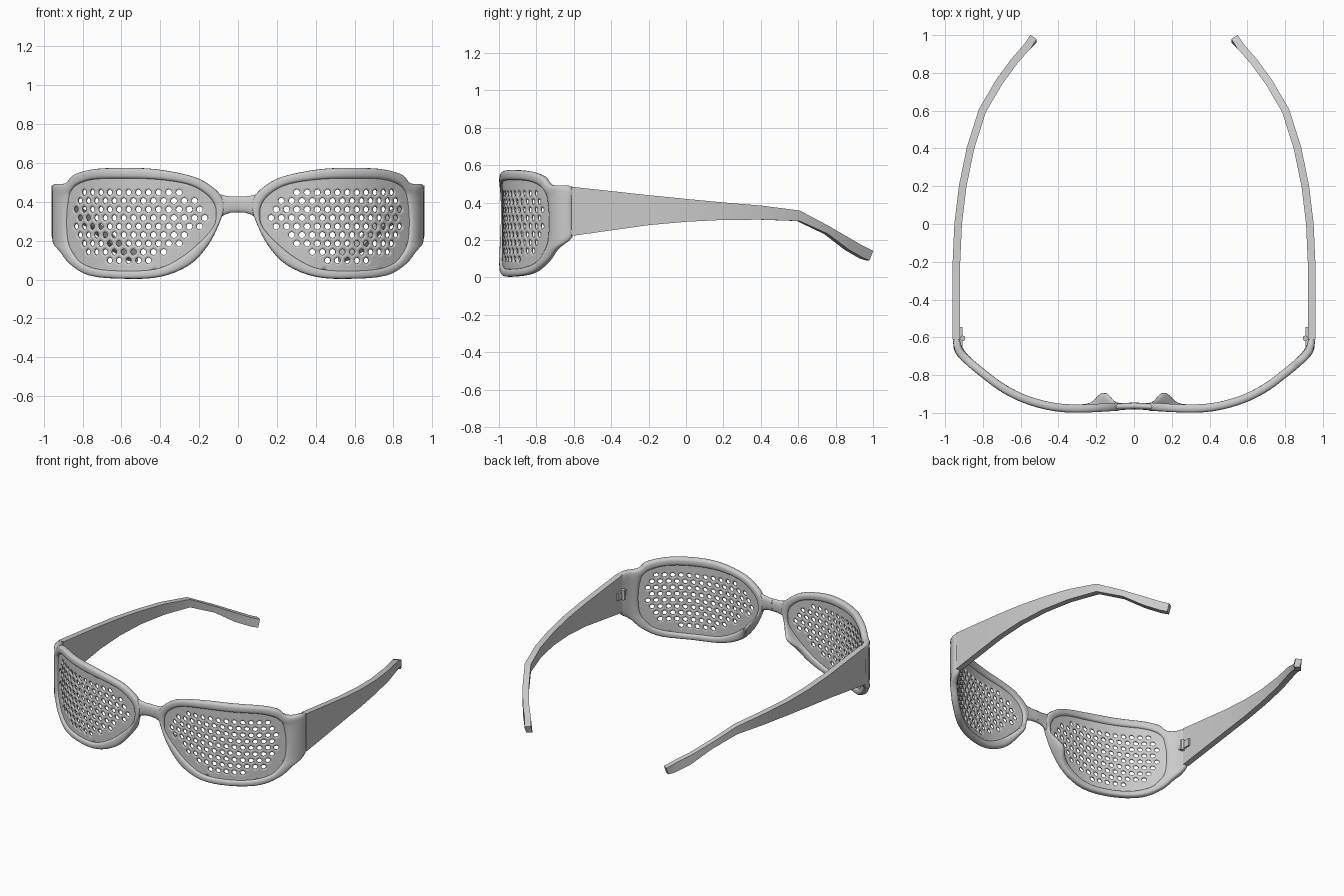
import bpy, bmesh, math
from mathutils import Vector
from mathutils.geometry import intersect_point_line

if "Cube" in bpy.data.objects:
    bpy.data.objects.remove(bpy.data.objects["Cube"])


def catmull(pts, n, closed=False):
    """Smooth curve through points, n steps per span."""
    p = [Vector(q) for q in pts]
    m = len(p)
    get = (lambda i: p[i % m]) if closed else (lambda i: p[min(max(i, 0), m - 1)])
    out = []
    for i in range(m if closed else m - 1):
        a, b, c, d = get(i - 1), get(i), get(i + 1), get(i + 2)
        for k in range(n):
            t = k / n
            out.append(0.5 * (2 * b + (c - a) * t + (2 * a - 5 * b + 4 * c - d) * t * t
                              + (3 * b - a - 3 * c + d) * t ** 3))
    return out if closed else out + [p[-1]]


# Wrap-around path of the front, seen from above (right half)
PATH = catmull([(0, -.963), (.1, -.968), (.2, -.974), (.3, -.977), (.4, -.972), (.5, -.952),
                (.6, -.918), (.7, -.865), (.8, -.79), (.87, -.732), (.925, -.675), (.942, -.607)], 6)
CUM = [0.0]
for a, b in zip(PATH, PATH[1:]):
    CUM.append(CUM[-1] + (b - a).length)
TAN = [(PATH[min(i + 1, len(PATH) - 1)] - PATH[max(i - 1, 0)]).normalized() for i in range(len(PATH))]


def s_of_x(x):
    for i in range(len(PATH) - 1):
        if x <= PATH[i + 1].x:
            return CUM[i] + (CUM[i + 1] - CUM[i]) * (x - PATH[i].x) / (PATH[i + 1].x - PATH[i].x)
    return CUM[-1]


def wrap(s, z, d=0.0):
    """Arc length s, height z, depth d (positive is outward) to 3D."""
    s = min(max(s, 0), CUM[-1])
    i = next(k for k in range(len(CUM) - 1) if s <= CUM[k + 1])
    f = (s - CUM[i]) / (CUM[i + 1] - CUM[i])
    p, t = PATH[i].lerp(PATH[i + 1], f), TAN[i].lerp(TAN[i + 1], f).normalized()
    return Vector((p.x + t.y * d, p.y - t.x * d, z))


def finish(name, bm, angle=40, solid=0.0):
    bmesh.ops.recalc_face_normals(bm, faces=bm.faces)
    me = bpy.data.meshes.new(name)
    bm.to_mesh(me)
    bm.free()
    ob = bpy.data.objects.new(name, me)
    bpy.context.collection.objects.link(ob)
    bpy.ops.object.select_all(action='DESELECT')
    bpy.context.view_layer.objects.active = ob
    ob.select_set(True)
    bpy.ops.object.shade_smooth_by_angle(angle=math.radians(angle))
    if solid:
        m = ob.modifiers.new("thickness", 'SOLIDIFY')
        m.thickness, m.offset = solid, 0
    m = ob.modifiers.new("mirror", 'MIRROR')
    m.use_axis[0] = True
    return ob


def loft(name, rings, closed=False, caps=(True, True), angle=40):
    bm = bmesh.new()
    vs = [[bm.verts.new(p) for p in r] for r in rings]
    k = len(vs[0])
    for i in range(len(vs) if closed else len(vs) - 1):
        a, b = vs[i], vs[(i + 1) % len(vs)]
        for j in range(k):
            bm.faces.new((a[j], a[(j + 1) % k], b[(j + 1) % k], b[j]))
    if not closed:
        for cap, r in zip(caps, (vs[0], vs[-1])):
            if cap:
                bm.faces.new(r)
    return finish(name, bm, angle)


# Rim: (inner x, inner z, outer x, outer z) around the lens opening
RIM = [(.115, .31, .07, .37), (.12, .38, .08, .42), (.165, .44, .13, .475), (.26, .49, .23, .53),
       (.42, .515, .42, .568), (.60, .52, .60, .575), (.74, .515, .75, .567), (.82, .49, .84, .54),
       (.855, .455, .885, .495), (.865, .42, .942, .485), (.875, .34, .942, .40), (.875, .25, .942, .30),
       (.865, .18, .942, .215), (.84, .13, .915, .15), (.80, .085, .86, .08), (.72, .055, .76, .02),
       (.58, .045, .58, .004), (.42, .055, .40, .014), (.30, .11, .25, .075), (.20, .19, .155, .175),
       (.135, .26, .10, .28)]
loop = catmull([(s_of_x(a), b, s_of_x(c), d) for a, b, c, d in RIM], 4, True)
H = 0.022


def spow(v, e):
    return math.copysign(abs(v) ** e, v)


rings = []
for a, b, c, d in loop:
    pad = 0.058 * math.exp(-((c - .14) ** 2 + (d - .21) ** 2) / .075 ** 2)  # nose pad swelling
    ring = []
    for k in range(14):
        t = 2 * math.pi * k / 14
        f, dep = .5 - .5 * spow(math.cos(t), .7), H * spow(math.sin(t), .7)
        if dep < 0:
            dep *= 1 + pad / H
        ring.append(wrap(a + (c - a) * f, b + (d - b) * f, dep))
    rings.append(ring)
loft("rim", rings, closed=True, angle=60)

# Bridge: (x, centre z, half height)
rings = [[wrap(x, z + h * spow(math.sin(t), .8), .018 * spow(math.cos(t), .8))
          for t in (2 * math.pi * k / 14 for k in range(14))]
         for x, z, h in [(0, .387, .042), (.04, .386, .043), (.07, .383, .05), (.1, .375, .068)]]
loft("bridge", rings, caps=(False, True), angle=60)

# Perforated lens: hexagonal cells, each with a round hole where there is room
inner = [Vector((a, b)) for a, b, c, d in loop]
edge = [Vector((a + (c - a) * .4, b + (d - b) * .4)) for a, b, c, d in loop]
edge = [Vector((min(e.x, inner[i].x + .03), e.y)) for i, e in enumerate(edge)]


def inside(p, poly):
    hit = False
    for a, b in zip(poly, poly[1:] + poly[:1]):
        if (a.y > p.y) != (b.y > p.y) and p.x < a.x + (b.x - a.x) * (p.y - a.y) / (b.y - a.y):
            hit = not hit
    return hit


def nearest(p, poly):
    best = None
    for a, b in zip(poly, poly[1:] + poly[:1]):
        q, f = intersect_point_line(p, a, b)
        q = a.lerp(b, min(max(f, 0), 1))[:2]
        q = Vector(q)
        if best is None or (q - p).length < (best - p).length:
            best = q
    return best


W, R, RAD = .053, .0438, .0155
corners = [Vector(c) for c in [(0, R * 2 / 3), (-W / 2, R / 3), (-W / 2, -R / 3),
                               (0, -R * 2 / 3), (W / 2, -R / 3), (W / 2, R / 3)]]
cell = []
for a, b in zip(corners, corners[1:] + corners[:1]):
    cell += [a, (a + b) / 2]
bm = bmesh.new()
for row in range(-2, 12):
    for col in range(-4, 22):
        c = Vector((s_of_x(.25) + (col + .5 * (row % 2)) * W, .098 + row * R))
        pts = [c + q for q in cell]
        ins = [inside(p, edge) for p in pts]
        if not any(ins):
            continue
        pts = [p if k else nearest(p, edge) for p, k in zip(pts, ins)]
        outer = [bm.verts.new(wrap(*p)) for p in pts]
        if inside(c, inner) and (nearest(c, inner) - c).length > .046:
            hole = [bm.verts.new(wrap(*(c + q.normalized() * RAD))) for q in cell]
            for i in range(12):
                j = (i + 1) % 12
                bm.faces.new((outer[i], outer[j], hole[j], hole[i]))
        else:
            bm.faces.new(outer)
bmesh.ops.remove_doubles(bm, verts=bm.verts, dist=.0004)
finish("perforated_lens", bm, 40, solid=.012)

# Temple arm: (x, y, top z, bottom z)
ARM = [(.94, -.612, .485, .222), (.94, -.4, .462, .252), (.94, -.2, .44, .28), (.931, 0, .42, .298),
       (.907, .2, .401, .308), (.866, .4, .384, .309), (.803, .6, .358, .302), (.715, .75, .277, .232),
       (.635, .86, .212, .148), (.565, .94, .166, .102), (.532, .99, .142, .092)]
rings = []
for i, (x, y, top, bot) in enumerate(ARM):
    p, q = ARM[max(i - 1, 0)], ARM[min(i + 1, len(ARM) - 1)]
    t = Vector((q[0] - p[0], q[1] - p[1])).normalized() * .02
    lean = .02 if i == len(ARM) - 1 else 0
    rings.append([(x + k * t.y, y - k * t.x - l, z)
                  for k, z, l in ((1, top, 0), (-1, top, 0), (-1, bot, lean), (1, bot, lean))])
loft("temple_arm", rings, angle=30)


# Hinge: barrel and two leaves inside the joint
bm = bmesh.new()
ret = bmesh.ops.create_cone(bm, cap_ends=True, segments=12, radius1=.014, radius2=.014, depth=.07)
bmesh.ops.translate(bm, verts=ret['verts'], vec=(.907, -.605, .355))
for y, z, h in ((-.635, .355, .03), (-.575, .355, .05)):
    ret = bmesh.ops.create_cube(bm, size=1)
    bmesh.ops.scale(bm, verts=ret['verts'], vec=(.016, .06, h))
    bmesh.ops.translate(bm, verts=ret['verts'], vec=(.917, y, z))
finish("hinge", bm, 30)
